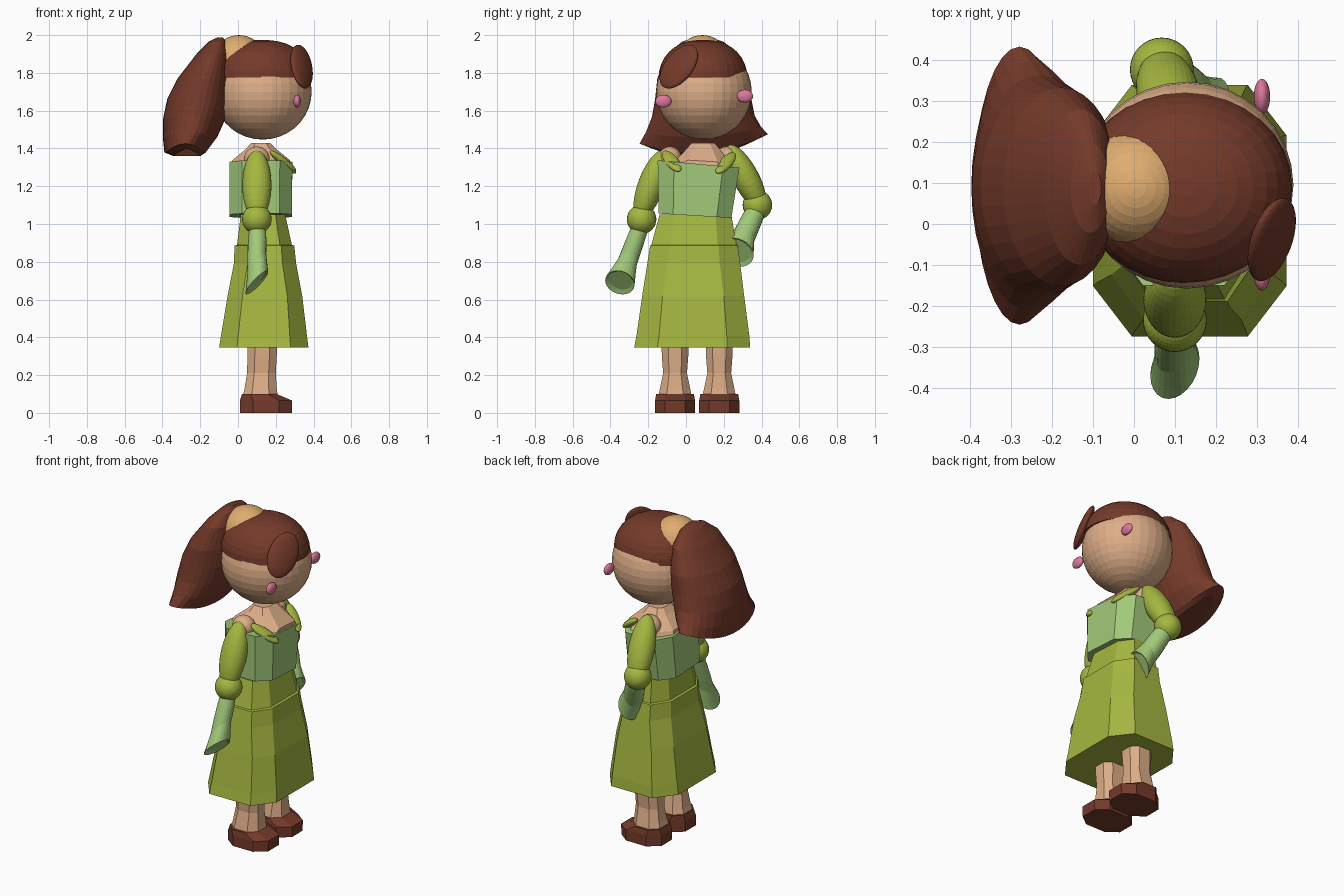
import bpy, math
from mathutils import Vector, Matrix

cube = bpy.data.objects.get("Cube")
if cube:
    bpy.data.objects.remove(cube, do_unlink=True)


def material(name, *rgb):
    lin = [((c / 255 + 0.055) / 1.055) ** 2.4 for c in rgb] + [1]
    m = bpy.data.materials.new(name)
    m.use_nodes = True
    m.diffuse_color = lin
    m.node_tree.nodes["Principled BSDF"].inputs["Base Color"].default_value = lin
    return m


BROWN = material("brown", 116, 58, 42)
SKIN = material("skin", 222, 174, 136)
TAN = material("tan", 224, 173, 112)
OLIVE = material("olive green", 165, 183, 64)
PALE = material("pale green", 162, 202, 122)
PINK = material("pink", 220, 120, 155)


def add_mesh(name, verts, faces, mat):
    me = bpy.data.meshes.new(name)
    me.from_pydata(verts, [], faces)
    me.materials.append(mat)
    ob = bpy.data.objects.new(name, me)
    bpy.context.collection.objects.link(ob)
    return ob


def loft(name, rings, mat):
    """Skin a stack of equal rings and close both ends."""
    n = len(rings[0])
    verts = [p for r in rings for p in r]
    faces = [(k * n + i, k * n + (i + 1) % n, (k + 1) * n + (i + 1) % n, (k + 1) * n + i)
             for k in range(len(rings) - 1) for i in range(n)]
    faces += [tuple(reversed(range(n))), tuple(range(len(verts) - n, len(verts)))]
    return add_mesh(name, verts, faces, mat)


def ellipsoid(name, center, radii, mat, axis=(0, 0, 1), side=(1, 0, 0)):
    """Ball whose third radius runs along axis and first one near side."""
    w = Vector(axis).normalized()
    u = Vector(side)
    u = (u - w * u.dot(w)).normalized()
    v = w.cross(u)
    rot = Matrix((u, v, w)).transposed()
    bpy.ops.mesh.primitive_uv_sphere_add(segments=32, ring_count=18)
    ob = bpy.context.object
    ob.name = name
    ob.data.transform(Matrix.Translation(center) @ rot.to_4x4() @ Matrix.Diagonal((*radii, 1)))
    ob.data.materials.append(mat)
    return ob


def octagon(z, x0, x1, y0, y1, cut=0.22, tilt=0):
    """Chamfered rectangle; tilt slopes it along y."""
    cx, cy = cut * (x1 - x0), cut * (y1 - y0)
    pts = [(x0 + cx, y0), (x1 - cx, y0), (x1, y0 + cy), (x1, y1 - cy),
           (x1 - cx, y1), (x0 + cx, y1), (x0, y1 - cy), (x0, y0 + cy)]
    return [(x, y, z + tilt * (y - 0.06)) for x, y in pts]


# Head and cheeks
ellipsoid("head", (0.13, 0.095, 1.70), (0.26, 0.253, 0.253), SKIN)
for side, pos in (("right", (0.313, -0.12, 1.65)), ("left", (0.313, 0.312, 1.677))):
    ellipsoid(side + "_cheek", pos, (0.02, 0.043, 0.034), PINK)

# Hair cap: squared-off dome with a flat lower rim
cap = []
for k in range(9):
    a = k / 8 * math.radians(86)
    s, h = math.cos(a) ** 0.85, math.sin(a)
    cap.append([(0.125 + 0.262 * s * math.cos(t), 0.09 + 0.235 * s * math.sin(t), 1.775 + 0.2 * h)
                for t in (math.tau * i / 32 for i in range(32))])
loft("hair_cap", cap, BROWN)
ellipsoid("hair_lock", (0.337, -0.038, 1.833), (0.09, 0.03, 0.135), BROWN,
          axis=(0, 0.6, 0.77), side=(-0.59, -0.62, 0.48))
ellipsoid("hair_tie", (0.005, 0.087, 1.862), (0.14, 0.14, 0.138), TAN)

# Ponytail: height, back x, front x, half width, sag of the ring's middle
tail = []
for z, x0, x1, hw, sag in ((1.988, -0.11, -0.08, 0.04, 0), (1.965, -0.155, -0.06, 0.11, 0),
                           (1.90, -0.22, -0.043, 0.19, 0), (1.77, -0.32, -0.035, 0.243, 0),
                           (1.66, -0.375, -0.04, 0.255, 0), (1.57, -0.396, -0.065, 0.272, 0.01),
                           (1.50, -0.398, -0.11, 0.305, 0.04), (1.45, -0.39, -0.17, 0.34, 0.07),
                           (1.42, -0.34, -0.20, 0.27, 0.06)):
    ring = []
    for i in range(32):
        t = math.tau * i / 32
        c, s = math.cos(t), math.sin(t)
        ring.append(((x0 + x1) / 2 + (x1 - x0) / 2 * c, 0.088 + 0.05 * hw * hw + hw * s,
                     z - sag * (1 - s * s) + 0.35 * sag * s))
    tail.append(ring)
loft("ponytail", tail[::-1], BROWN)

# Chest, bodice and skirt
loft("chest", [octagon(1.30, -0.035, 0.28, -0.13, 0.26, tilt=-0.08),
               octagon(1.335, -0.03, 0.275, -0.05, 0.23, tilt=-0.06),
               octagon(1.395, 0.04, 0.205, 0.0, 0.18),
               octagon(1.43, 0.07, 0.17, 0.03, 0.15)], SKIN)
loft("bodice", [octagon(1.043, -0.045, 0.285, -0.145, 0.24, 0.2, -0.06),
                octagon(1.318, -0.045, 0.288, -0.15, 0.283, 0.2, -0.09)], PALE)
loft("skirt", [octagon(0.345, -0.1, 0.373, -0.275, 0.34, 0.2),
               octagon(0.41, -0.09, 0.365, -0.262, 0.335, 0.2),
               octagon(0.62, -0.055, 0.34, -0.232, 0.308, 0.2),
               octagon(0.79, -0.022, 0.308, -0.205, 0.287, 0.22),
               octagon(0.885, -0.018, 0.298, -0.19, 0.274, 0.22),
               octagon(0.89, -0.005, 0.285, -0.183, 0.267, 0.22),
               octagon(1.05, 0.015, 0.25, -0.14, 0.24, 0.22)], OLIVE)

# Legs and shoes
for side, y in (("right", -0.058), ("left", 0.176)):
    loft(side + "_leg", [octagon(z, x0, x1, y - w, y + w, 0.25) for z, x0, x1, w in (
        (0.09, 0.025, 0.21, 0.088), (0.13, 0.035, 0.205, 0.08),
        (0.21, 0.048, 0.2, 0.063), (0.30, 0.05, 0.205, 0.07), (0.40, 0.05, 0.21, 0.072))], SKIN)
    loft(side + "_shoe", [octagon(0, 0.01, 0.285, y - 0.106, y + 0.106, 0.25),
                          octagon(0.065, 0.01, 0.287, y - 0.106, y + 0.106, 0.25),
                          octagon(0.1, 0.022, 0.205, y - 0.1, y + 0.1, 0.25)], BROWN)


def glove(name, start, end):
    """Sleeve along the forearm that flares into an oval cuff."""
    a, b = Vector(start), Vector(end)
    w = (b - a).normalized()
    u = Vector((1, 0, 0))
    u = (u - w * u.x).normalized()
    v = w.cross(u)
    rings = []
    for t, ru, rv in ((-0.1, 0.058, 0.058), (0.15, 0.066, 0.066), (0.4, 0.071, 0.07),
                      (0.65, 0.07, 0.073), (0.85, 0.078, 0.095), (1.0, 0.085, 0.113),
                      (0.96, 0.066, 0.09)):
        p = a.lerp(b, t)
        rings.append([p + u * ru * math.cos(s) + v * rv * math.sin(s)
                      for s in (math.tau * i / 24 for i in range(24))])
    loft(name, rings, PALE)


# Arms: shoulder ball, upper arm, elbow ball, glove and shoulder strap
ARMS = (
    ("right", (0.1, -0.085, 1.345), (0.1, -0.105, 1.385), (0.1, -0.235, 1.025),
     (0.1, -0.24, 0.99), (0.1, -0.35, 0.69), (0.17, -0.115, 1.385), (0.305, -0.035, 1.28)),
    ("left", (0.1, 0.215, 1.345), (0.1, 0.225, 1.39), (0.068, 0.378, 1.1),
     (0.085, 0.365, 1.06), (0.19, 0.267, 0.85), (0.17, 0.255, 1.375), (0.305, 0.165, 1.27)),
)
for side, shoulder, top, elbow, wrist, cuff, strap_a, strap_b in ARMS:
    ellipsoid(side + "_shoulder", shoulder, (0.068, 0.062, 0.065), SKIN)
    top, elbow = Vector(top), Vector(elbow)
    bow = Vector((0, 0.015 if side == "left" else -0.015, 0))
    ellipsoid(side + "_upper_arm", (top + elbow) / 2 + bow, (0.077, 0.07, 0.195), OLIVE, axis=top - elbow)
    ellipsoid(side + "_elbow", elbow, (0.078, 0.078, 0.078), OLIVE)
    glove(side + "_glove", wrist, cuff)
    a, b = Vector(strap_a), Vector(strap_b)
    ellipsoid(side + "_strap", (a + b) / 2, (0.022, 0.036, (b - a).length / 2), OLIVE,
              axis=b - a, side=(0.6, 0, 0.8))
